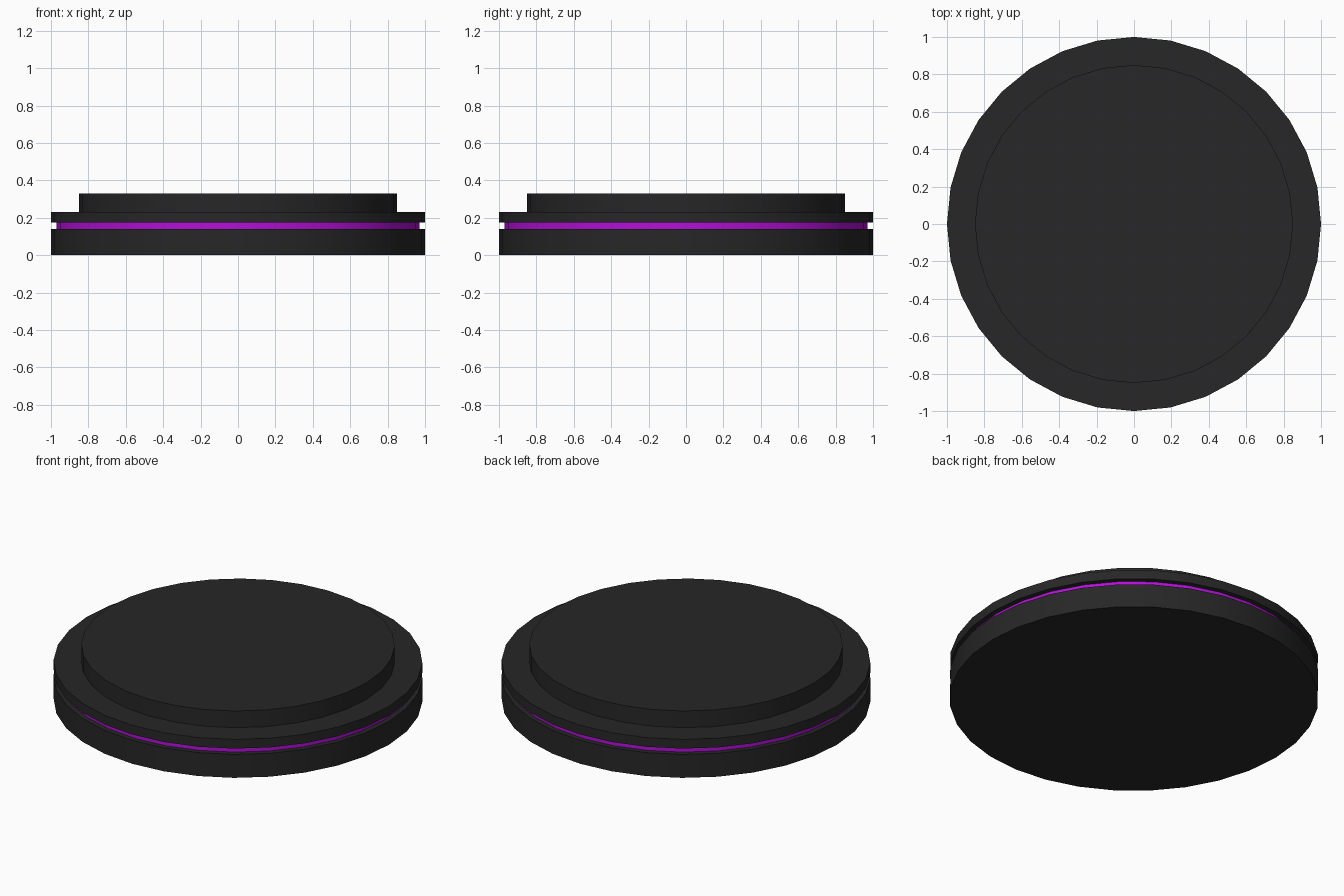
import bpy, bmesh, math

if "Cube" in bpy.data.objects:
    bpy.data.objects.remove(bpy.data.objects["Cube"])

SIDES = 32


def material(name, color):
    mat = bpy.data.materials.new(name)
    mat.diffuse_color = color
    mat.use_nodes = True
    mat.node_tree.nodes["Principled BSDF"].inputs["Base Color"].default_value = mat.diffuse_color
    return mat


def lathe(name, profile, mat):
    """Revolve (radius, z) points, listed bottom to top; radius 0 closes with a flat cap."""
    bm = bmesh.new()
    rings = []
    for r, z in profile:
        if r > 0:
            rings.append([bm.verts.new((r * math.cos(a), r * math.sin(a), z))
                          for a in (2 * math.pi * i / SIDES for i in range(SIDES))])
    for low, high in zip(rings, rings[1:]):
        for i in range(SIDES):
            j = (i + 1) % SIDES
            bm.faces.new((low[i], low[j], high[j], high[i]))
    if profile[0][0] == 0:
        bm.faces.new(rings[0][::-1])
    if profile[-1][0] == 0:
        bm.faces.new(rings[-1])
    mesh = bpy.data.meshes.new(name)
    bm.to_mesh(mesh)
    bm.free()
    mesh.materials.append(mat)
    obj = bpy.data.objects.new(name, mesh)
    bpy.context.collection.objects.link(obj)
    bpy.ops.object.select_all(action='DESELECT')
    obj.select_set(True)
    bpy.context.view_layer.objects.active = obj
    bpy.ops.object.shade_smooth_by_angle(angle=math.radians(30))
    return obj


black = material("black", (0.02, 0.02, 0.02, 1))
purple = material("purple", (0.45, 0.005, 0.68, 1))

# Lower body, up to the inner edge of the groove
lathe("base", [(0, 0), (1, 0), (1, 0.14), (0.97, 0.14)], black)
# Coloured band recessed in the groove
lathe("light_ring", [(0.97, 0.14), (0.97, 0.175)], purple)
# Thin rim above the groove
lathe("rim", [(0.97, 0.175), (1, 0.175), (1, 0.23), (0.85, 0.23)], black)
# Raised disc on top
lathe("top_disc", [(0.85, 0.23), (0.85, 0.33), (0, 0.33)], black)
